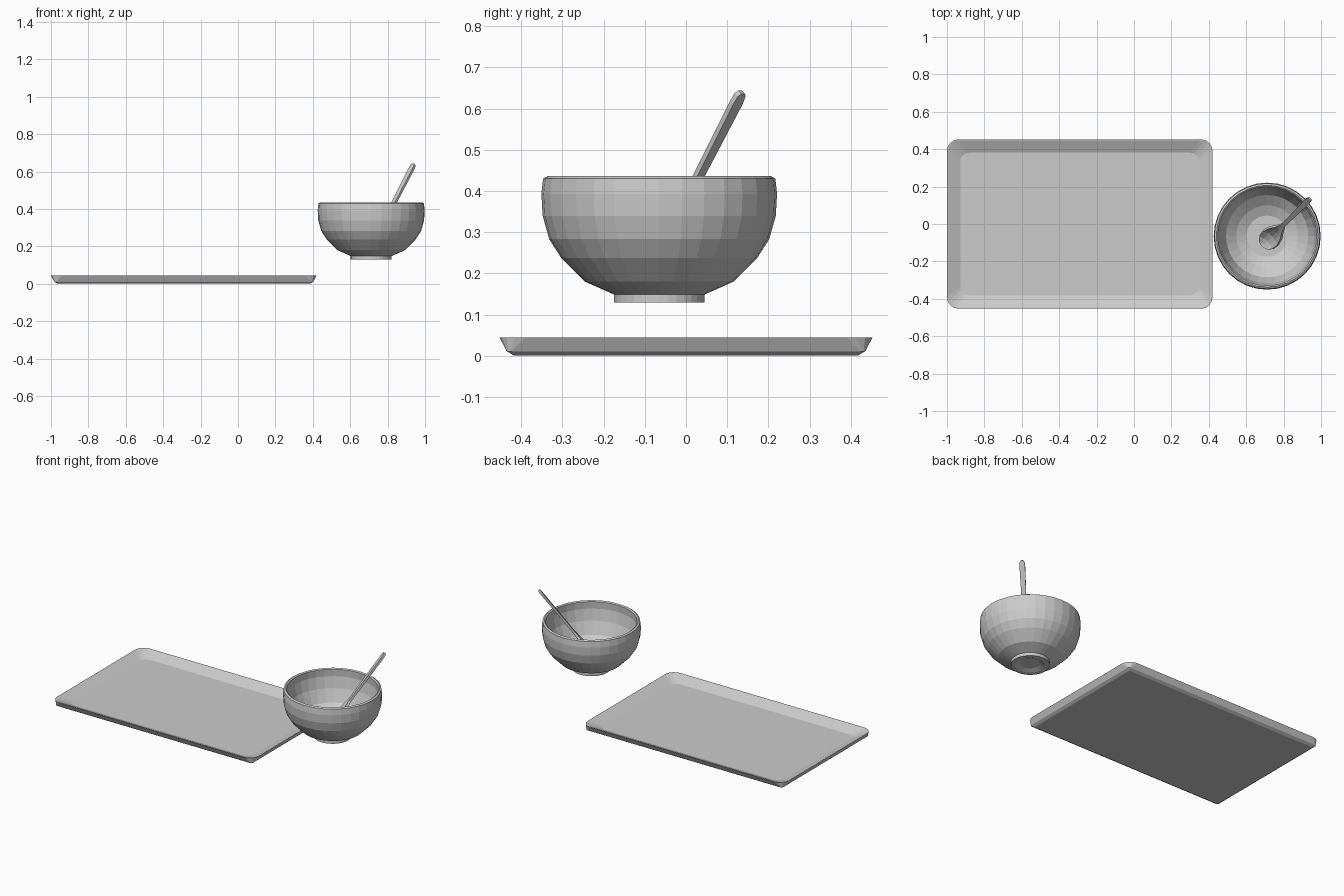
import bpy, bmesh, math
from mathutils import Vector

if "Cube" in bpy.data.objects:
    bpy.data.objects.remove(bpy.data.objects["Cube"])

grey = bpy.data.materials.new("plain_grey")
grey.diffuse_color = (0.6, 0.6, 0.6, 1)
grey.use_nodes = True
grey.node_tree.nodes["Principled BSDF"].inputs["Base Color"].default_value = grey.diffuse_color


def finish(bm, name):
    bmesh.ops.remove_doubles(bm, verts=bm.verts, dist=0.0002)
    bmesh.ops.recalc_face_normals(bm, faces=bm.faces)
    mesh = bpy.data.meshes.new(name)
    bm.to_mesh(mesh)
    bm.free()
    mesh.materials.append(grey)
    ob = bpy.data.objects.new(name, mesh)
    bpy.context.collection.objects.link(ob)
    return ob


def bridge(bm, a, b, closed=True):
    n = len(a)
    for i in range(n if closed else n - 1):
        j = (i + 1) % n
        bm.faces.new((a[i], a[j], b[j], b[i]))


# Serving tray: rounded-rectangle rings (inset, corner radius, height)
def tray_ring(bm, inset, r, z, n=5):
    hx, hy = 0.71 - inset, 0.453 - inset
    verts = []
    for k, (sx, sy) in enumerate([(1, 1), (-1, 1), (-1, -1), (1, -1)]):
        for i in range(n):
            t = math.pi / 2 * (k + i / (n - 1))
            verts.append(bm.verts.new((-0.29 + sx * (hx - r) + r * math.cos(t),
                                       sy * (hy - r) + r * math.sin(t), z)))
    return verts


bm = bmesh.new()
rings = [tray_ring(bm, *p) for p in [(0.035, 0.004, 0.001), (0.018, 0.012, 0.011),
                                     (0, 0.062, 0.045), (0.006, 0.058, 0.045),
                                     (0.072, 0.045, 0.014)]]
for a, b in zip(rings, rings[1:]):
    bridge(bm, a, b)
bm.faces.new(rings[0][::-1])
bm.faces.new(rings[-1])
finish(bm, "serving_tray")

# Footed bowl: lathe of (radius, height), from under the foot to inner floor
profile = [(0.055, 0.140), (0.085, 0.129), (0.110, 0.129), (0.110, 0.149),
           (0.180, 0.180), (0.238, 0.238), (0.267, 0.283), (0.283, 0.340),
           (0.286, 0.393), (0.282, 0.430), (0.272, 0.436), (0.264, 0.430),
           (0.266, 0.385), (0.252, 0.315), (0.220, 0.238), (0.165, 0.195),
           (0.110, 0.170)]
SEG = 32
bm = bmesh.new()
rings = [[bm.verts.new((0.712 + r * math.cos(2 * math.pi * i / SEG),
                        -0.065 + r * math.sin(2 * math.pi * i / SEG), z))
          for i in range(SEG)] for r, z in profile]
for a, b in zip(rings, rings[1:]):
    bridge(bm, a, b)
bm.faces.new(rings[0][::-1])
bm.faces.new(rings[-1])
finish(bm, "bowl")

# Spoon: strips along its length (distance from handle end, height, half width, dish)
stations = [(0.000, 0.640, 0.006, 0), (0.005, 0.634, 0.013, 0),
            (0.018, 0.615, 0.016, 0), (0.140, 0.447, 0.013, 0),
            (0.205, 0.357, 0.012, 0), (0.230, 0.325, 0.024, 0.005),
            (0.260, 0.287, 0.044, 0.014), (0.295, 0.247, 0.055, 0.020),
            (0.330, 0.216, 0.050, 0.016), (0.352, 0.200, 0.032, 0.007),
            (0.360, 0.195, 0.012, 0)]
along = Vector((-0.707, -0.707, 0))
side = Vector((0.707, -0.707, 0))
normal = along * 0.81 + Vector((0, 0, 0.587))
bm = bmesh.new()
rows = []
for h, z, w, dish in stations:
    c = Vector((0.94, 0.135, z)) + along * h
    rows.append([bm.verts.new(c + side * w * u - normal * dish * (1 - u * u))
                 for u in (-1, -0.5, 0, 0.5, 1)])
for a, b in zip(rows, rows[1:]):
    bridge(bm, a, b, closed=False)
spoon = finish(bm, "spoon")
mod = spoon.modifiers.new("thickness", "SOLIDIFY")
mod.thickness = 0.014
mod.offset = 0
